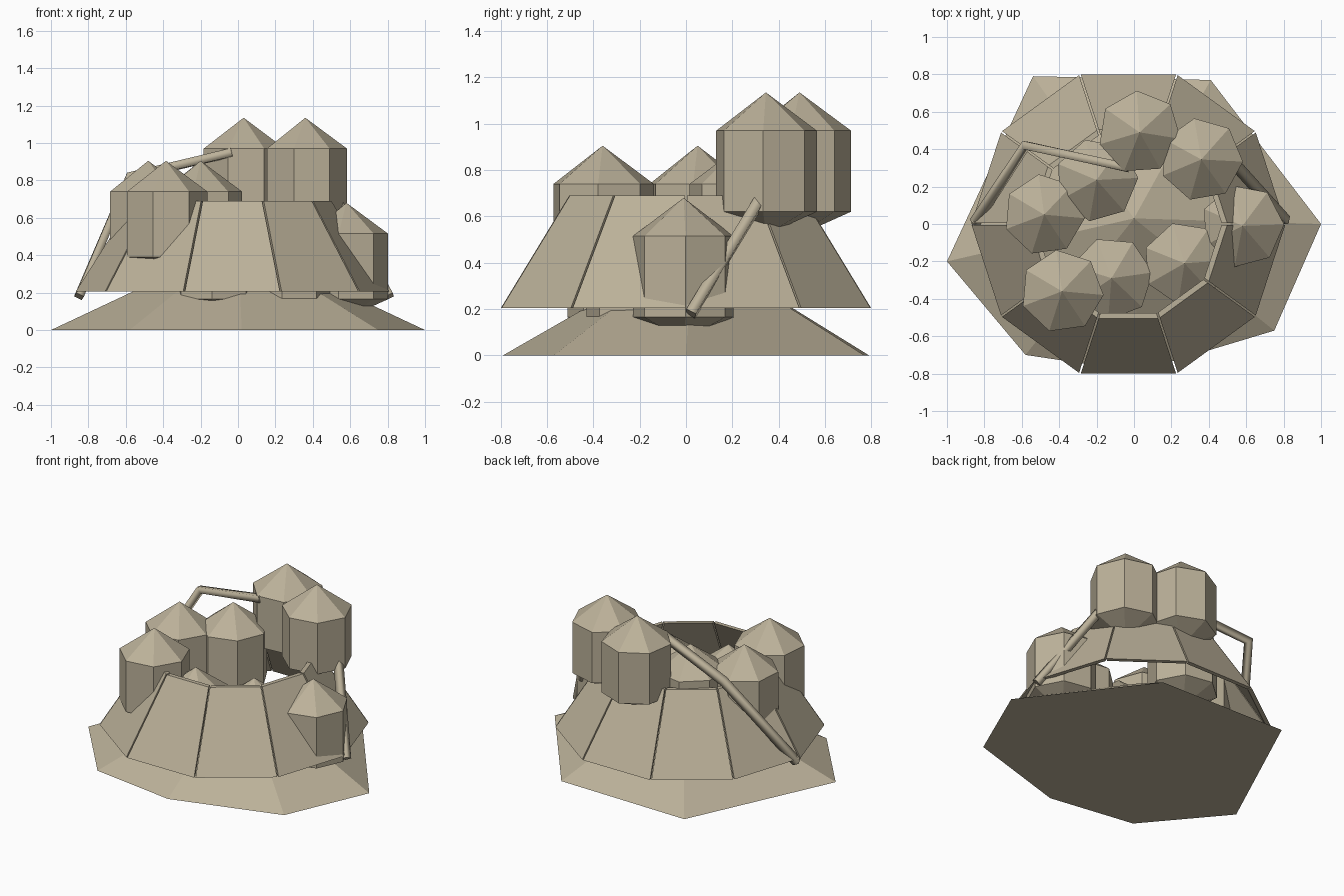
import bpy
import bmesh
from math import cos, sin, radians
from mathutils import Vector

cube = bpy.data.objects.get("Cube")
if cube:
    bpy.data.objects.remove(cube, do_unlink=True)

# Single sandy clay colour
clay = bpy.data.materials.new("sandy_clay")
clay.use_nodes = True
colour = (0.50, 0.44, 0.32, 1)
clay.diffuse_color = colour
clay.node_tree.nodes["Principled BSDF"].inputs["Base Color"].default_value = colour


def finish(name, bm):
    bmesh.ops.recalc_face_normals(bm, faces=bm.faces)
    mesh = bpy.data.meshes.new(name)
    bm.to_mesh(mesh)
    bm.free()
    mesh.materials.append(clay)
    obj = bpy.data.objects.new(name, mesh)
    bpy.context.collection.objects.link(obj)
    return obj


def ring_point(radius, degrees, z, x=0, y=0):
    a = radians(degrees)
    return Vector((x + radius * cos(a), y + radius * sin(a), z))


# Irregular low mound: flat underside, facets rising to one peak
def mound(outline, peak):
    bm = bmesh.new()
    rim = [bm.verts.new((x, y, 0)) for x, y in outline]
    top = bm.verts.new(peak)
    bm.faces.new(rim)
    for a, b in zip(rim, rim[1:] + rim[:1]):
        bm.faces.new((a, b, top))
    finish("mound", bm)


mound([(-1, -0.2), (-0.58, -0.7), (0.02, -0.79), (0.75, -0.57),
       (1, 0), (0.41, 0.77), (-0.54, 0.79)], (0, 0.03, 0.47))


# Ten leaning wall panels with narrow seams between them
def wall_panel(index):
    bm = bmesh.new()
    mid = Vector((-0.03, 0, 0))
    start = 36 * index
    corners = []
    for inset in (0, 0.03):
        for radius, z in ((0.84, 0.205), (0.53, 0.69)):
            a = mid + ring_point(radius - inset, start, z)
            b = mid + ring_point(radius - inset, start + 36, z)
            gap = (b - a).normalized() * 0.005
            corners += [a + gap, b - gap]
    for co in corners:
        bm.verts.new(co)
    bmesh.ops.convex_hull(bm, input=bm.verts)
    bmesh.ops.dissolve_limit(bm, angle_limit=radians(1), verts=bm.verts, edges=bm.edges)
    finish(f"wall_panel_{index + 1}", bm)


for i in range(10):
    wall_panel(i)


# Seven-sided pod with a pointed roof and a shallow pointed underside
def pod(name, x, y, tip, radius=0.223, turn=-5, sides=7):
    bm = bmesh.new()
    shoulder, base = tip - 0.165, tip - 0.515
    upper, lower = ([bm.verts.new(ring_point(radius, turn + 360 * k / sides, z, x, y))
                     for k in range(sides)] for z in (shoulder, base))
    peak = bm.verts.new((x, y, tip))
    foot = bm.verts.new((x, y, base - 0.1))
    for k in range(sides):
        n = (k + 1) % sides
        bm.faces.new((lower[k], lower[n], upper[n], upper[k]))
        bm.faces.new((upper[k], upper[n], peak))
        bm.faces.new((lower[n], lower[k], foot))
    finish(name, bm)


pod("tall_pod_back", 0.03, 0.49, 1.135, turn=-9)
pod("tall_pod_side", 0.36, 0.345, 1.135, turn=-3)
pod("middle_pod_front", -0.385, -0.36, 0.905)
pod("middle_pod_side", -0.48, 0.05, 0.905, radius=0.218)
pod("middle_pod_inner", -0.2, 0.235, 0.905, turn=3)
pod("low_pod_front", -0.12, -0.29, 0.68, turn=8)
pod("low_pod_inner", 0.27, -0.21, 0.68, turn=4)
pod("low_pod_outer", 0.58, -0.01, 0.68, turn=2)


# Square bent pipes resting against the walls
def pipe(name, points, size=0.032):
    curve = bpy.data.curves.new(name, "CURVE")
    curve.dimensions = "3D"
    curve.bevel_depth = size
    curve.bevel_resolution = 0
    curve.use_fill_caps = True
    spline = curve.splines.new("POLY")
    spline.points.add(len(points) - 1)
    for p, co in zip(spline.points, points):
        p.co = (*co, 1)
    curve.materials.append(clay)
    obj = bpy.data.objects.new(name, curve)
    bpy.context.collection.objects.link(obj)


pipe("long_pipe", [(-0.85, 0.01, 0.18), (-0.58, 0.42, 0.82), (-0.03, 0.3, 0.95)])
pipe("short_pipe", [(0.81, 0.02, 0.18), (0.53, 0.33, 0.69)])
